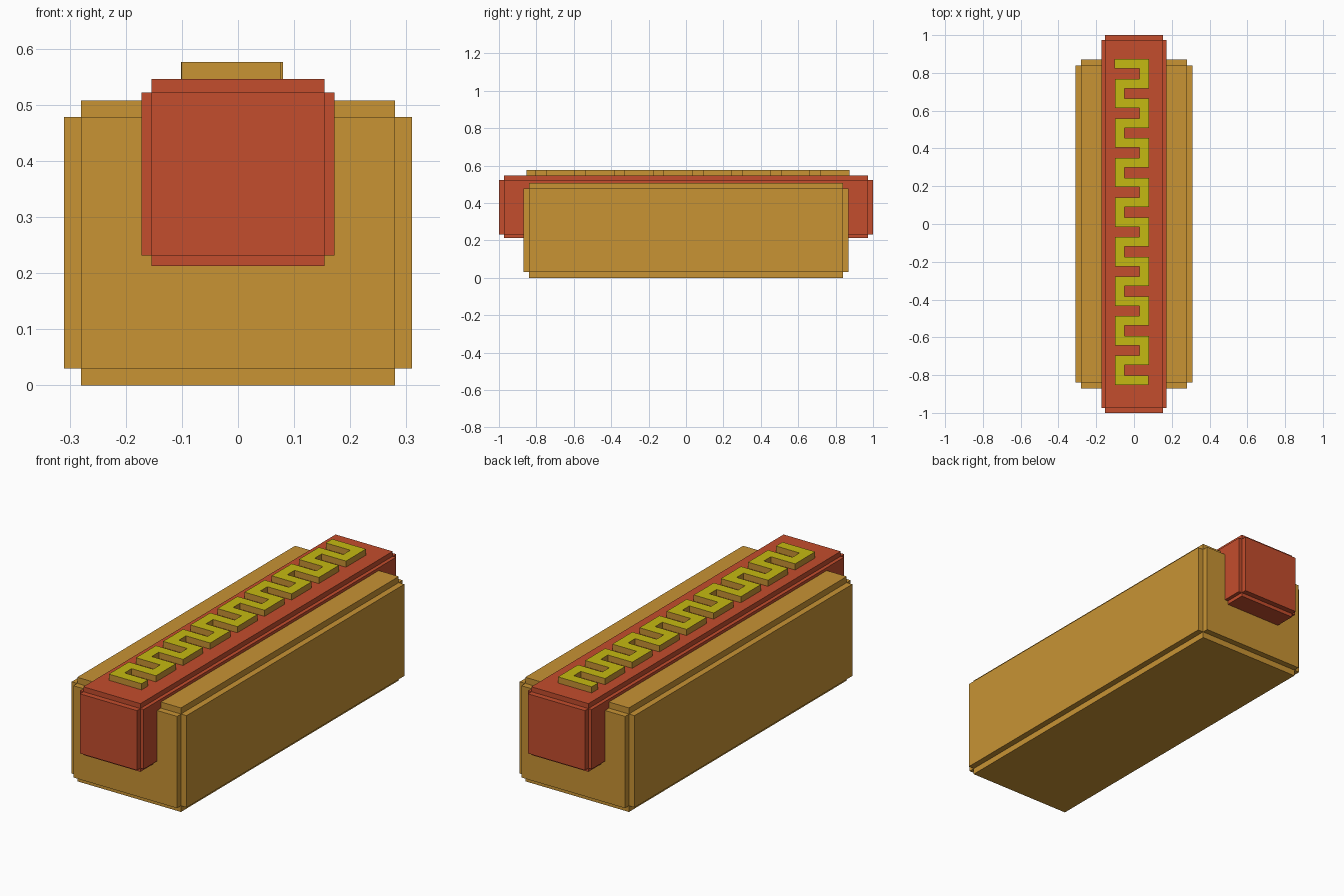
import bpy, bmesh
from mathutils import Matrix, Vector

if "Cube" in bpy.data.objects:
    bpy.data.objects.remove(bpy.data.objects["Cube"])


def material(name, rgb):
    m = bpy.data.materials.new(name)
    m.diffuse_color = (*rgb, 1)
    m.use_nodes = True
    m.node_tree.nodes["Principled BSDF"].inputs["Base Color"].default_value = m.diffuse_color
    return m


BUN = material("golden bread", (0.578, 0.292, 0.034))
RED = material("sausage red", (0.55, 0.074, 0.026))
YELLOW = material("mustard yellow", (0.56, 0.485, 0.006))


def finish(bm, name, mats):
    me = bpy.data.meshes.new(name)
    bm.to_mesh(me)
    bm.free()
    for m in mats:
        me.materials.append(m)
    ob = bpy.data.objects.new(name, me)
    bpy.context.collection.objects.link(ob)
    return ob


def stepped_block(name, hx, hy, z0, z1, dx, dy, dz0, dz1, mat):
    """Block with notched edges: each core box is full size along one axis only."""
    bm = bmesh.new()
    for x, y, lo, hi in ((hx, hy - dy, z0 + dz0, z1 - dz1),
                         (hx - dx, hy, z0 + dz0, z1 - dz1),
                         (hx - dx, hy - dy, z0, z1)):
        bmesh.ops.create_cube(bm, size=1, matrix=(
            Matrix.Translation((0, 0, (lo + hi) / 2))
            @ Matrix.Diagonal((2 * x, 2 * y, hi - lo, 1))))
    return finish(bm, name, [mat])


# bread and sausage
stepped_block("bun", 0.31, 0.87, 0, 0.508, 0.03, 0.03, 0.03, 0.03, BUN)
stepped_block("sausage", 0.172, 1.0, 0.213, 0.546, 0.018, 0.027, 0.018, 0.024, RED)

# mustard: square zigzag centreline, right turn first, 17 cross bars
BARS, PITCH, HALF = 17, 0.1047, 0.025
xs = (-0.076, 0.055)
path = [Vector((-0.102, 0.848))]
for i in range(BARS - 1):
    x = xs[(i + 1) % 2]
    path += [Vector((x, 0.848 - i * PITCH)), Vector((x, 0.848 - (i + 1) * PITCH))]
path.append(Vector((0.076, 0.848 - (BARS - 1) * PITCH)))

# offset both ways with mitred corners to get the outline
normals = []
for a, b in zip(path, path[1:]):
    d = (b - a).normalized()
    normals.append(Vector((-d.y, d.x)))
left, right = [], []
for i, p in enumerate(path):
    if 0 < i < len(path) - 1:
        o = normals[i - 1] + normals[i]
    else:
        o = normals[0] if i == 0 else normals[-1]
    left.append(p + o * HALF)
    right.append(p - o * HALF)

# extrude the ribbon: yellow top, toasted sides
bm = bmesh.new()
verts = [bm.verts.new((p.x, p.y, 0.545)) for p in right + left[::-1]]
base = bm.faces.new(verts)
top = bmesh.ops.extrude_face_region(bm, geom=[base], use_keep_orig=True)["geom"]
bmesh.ops.translate(bm, vec=(0, 0, 0.031),
                    verts=[g for g in top if isinstance(g, bmesh.types.BMVert)])
bmesh.ops.recalc_face_normals(bm, faces=bm.faces[:])
for f in bm.faces:
    f.material_index = 1 if f.normal.z > 0.5 else 0
finish(bm, "mustard", [BUN, YELLOW])
